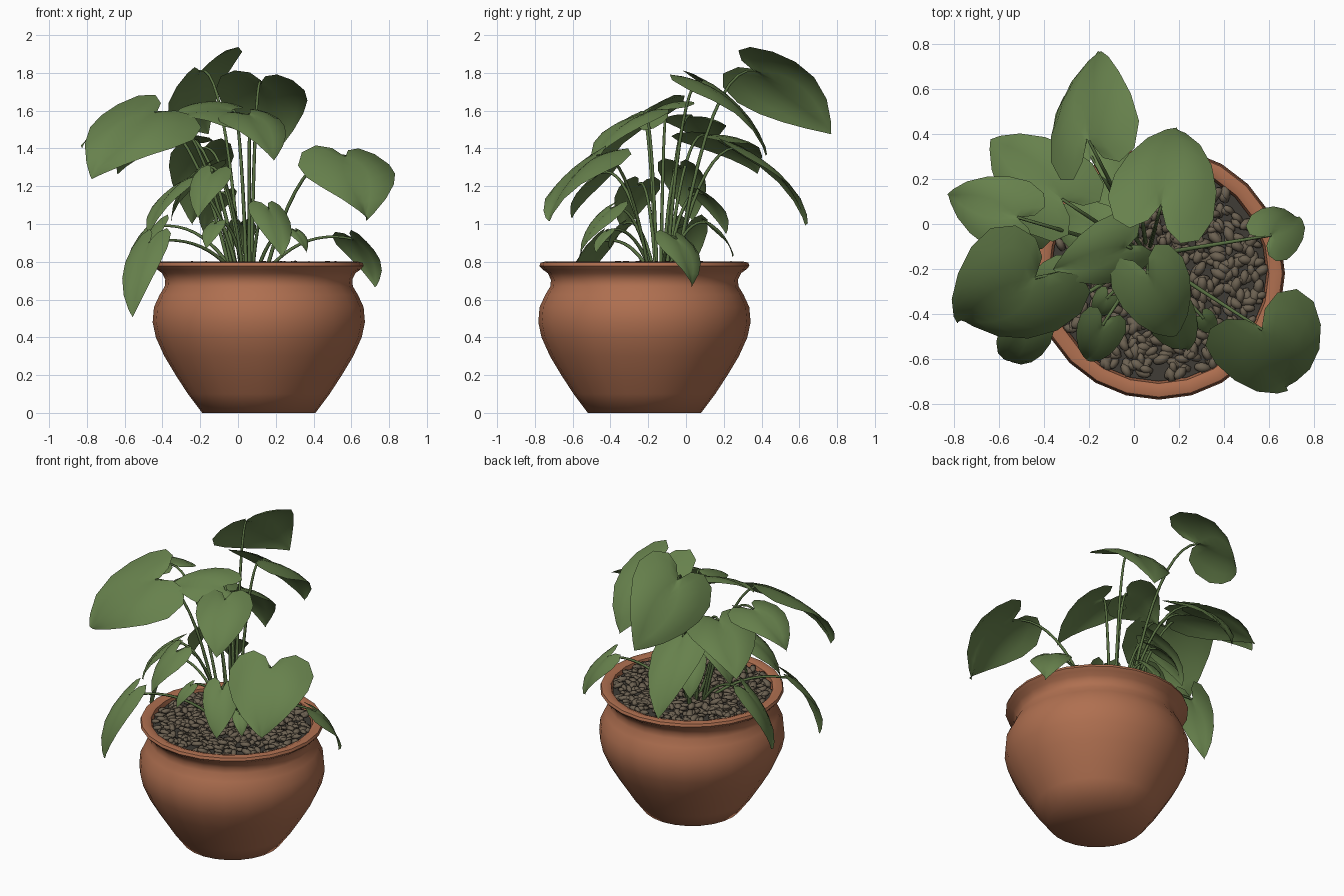
import bpy, bmesh, math, random
from mathutils import Vector, Matrix

if "Cube" in bpy.data.objects:
    bpy.data.objects.remove(bpy.data.objects["Cube"])

random.seed(4)
CX, CY = 0.11, -0.22          # pot axis


def material(name, rgb):
    m = bpy.data.materials.new(name)
    m.diffuse_color = (*rgb, 1)
    m.use_nodes = True
    m.node_tree.nodes["Principled BSDF"].inputs["Base Color"].default_value = m.diffuse_color
    return m


TERRACOTTA = material("terracotta", (0.43, 0.16, 0.08))
LEAF = material("leaf green", (0.135, 0.22, 0.073))
STEM = material("stem green", (0.10, 0.165, 0.055))
PEBBLE = material("pebble brown", (0.15, 0.12, 0.083))
SOIL = material("dark soil", (0.05, 0.045, 0.037))


def make_object(name, bm, mat):
    me = bpy.data.meshes.new(name)
    bm.to_mesh(me)
    bm.free()
    me.materials.append(mat)
    for p in me.polygons:
        p.use_smooth = True
    ob = bpy.data.objects.new(name, me)
    bpy.context.collection.objects.link(ob)
    return ob


def lathe(name, profile, mat, sides=24):
    bm = bmesh.new()
    vs = [bm.verts.new((r, 0, z)) for r, z in profile]
    es = [bm.edges.new(p) for p in zip(vs, vs[1:])]
    bmesh.ops.spin(bm, geom=vs + es, cent=(0, 0, 0), axis=(0, 0, 1),
                   angle=2 * math.pi, steps=sides, use_duplicate=False)
    bmesh.ops.remove_doubles(bm, verts=bm.verts, dist=1e-4)
    bmesh.ops.recalc_face_normals(bm, faces=bm.faces)
    bmesh.ops.translate(bm, verts=bm.verts, vec=(CX, CY, 0))
    ob = make_object(name, bm, mat)
    bpy.context.view_layer.objects.active = ob
    ob.select_set(True)
    bpy.ops.object.shade_smooth_by_angle(angle=math.radians(55))
    ob.select_set(False)


# Pot: bulging bowl, pinched neck, flared rim, inner wall
lathe("pot", [(0, 0), (.30, 0), (.375, .1), (.44, .2), (.50, .3), (.545, .4), (.562, .48),
              (.555, .56), (.525, .625), (.498, .67), (.495, .705), (.512, .74), (.54, .76),
              (.556, .778), (.55, .795), (.52, .802), (.49, .79), (.47, .70)], TERRACOTTA)
lathe("soil", [(0, .765), (.48, .765)], SOIL)

# Pebbles: flattened stones spread in a sunflower layout
bm = bmesh.new()
COUNT = 480
for i in range(COUNT):
    r = 0.465 * math.sqrt((i + .5) / COUNT)
    a = i * 2.39996 + random.uniform(-.06, .06) / max(r, .1)
    s = random.uniform(.8, 1.25)
    spot = (CX + r * math.cos(a), CY + r * math.sin(a), random.uniform(.77, .787))
    m = (Matrix.Translation(spot)
         @ Matrix.Rotation(random.uniform(0, math.pi), 4, 'Z')
         @ Matrix.Rotation(random.uniform(-.4, .4), 4, 'Y')
         @ Matrix.Diagonal((.038 * s, .021 * s, .014 * s, 1)))
    bmesh.ops.create_icosphere(bm, subdivisions=1, radius=1, matrix=m)
make_object("pebbles", bm, PEBBLE)

# Half outline of a heart leaf: x across, y from stem joint (0) to tip (1)
OUTLINE = [(0, 0), (.09, -.17), (.24, -.25), (.40, -.17), (.49, .04), (.47, .28),
           (.38, .52), (.24, .75), (.09, .92), (0, 1)]
RINGS = 4


def leaf(name, joint, tip, ratio, roll=0, bulge=.1, fold=.12):
    chord = tip - joint
    length = chord.length
    width = ratio * length
    fwd = chord.normalized()
    side = fwd.cross(Vector((0, 0, 1))).normalized()
    side = Matrix.Rotation(math.radians(roll), 3, fwd) @ side
    up = side.cross(fwd)
    phase = random.uniform(0, 6)
    bm = bmesh.new()
    n = len(OUTLINE) - 1
    for sgn in (-1, 1):
        grid = []
        for i, (ox, oy) in enumerate(OUTLINE):
            row = []
            for k in range(RINGS + 1):
                f = k / RINGS
                x = sgn * ox * f
                y = (i / n) * (1 - f) + oy * f
                # arched midrib, shallow fold, drooping and wavy margin
                h = (bulge * 4 * y * (1 - y) * length
                     + width * (fold * abs(x) * 2 - .9 * x * x
                                + .035 * f * math.sin(4 * y + phase + 2 * sgn)))
                row.append(bm.verts.new(joint + side * x * width + fwd * y * length + up * h))
            grid.append(row)
        for a, b in zip(grid, grid[1:]):
            for k in range(RINGS):
                q = [a[k], a[k + 1], b[k + 1], b[k]]
                bm.faces.new(q if sgn > 0 else q[::-1])
    bmesh.ops.remove_doubles(bm, verts=bm.verts, dist=1e-4)
    bmesh.ops.dissolve_degenerate(bm, edges=bm.edges, dist=1e-5)
    bmesh.ops.recalc_face_normals(bm, faces=bm.faces)
    make_object(name + "_leaf", bm, LEAF)


def stem(name, end):
    out = Vector((end.x - .06, end.y + .14, 0))
    base = Vector((.06, -.14, .76)) + out * .18
    ctrl = base + out * .35
    ctrl.z = end.z + .06
    cu = bpy.data.curves.new(name, 'CURVE')
    cu.dimensions = '3D'
    cu.bevel_depth = .009
    cu.bevel_resolution = 1
    cu.use_fill_caps = True
    sp = cu.splines.new('POLY')
    sp.points.add(10)
    for i, p in enumerate(sp.points):
        t = i / 10
        v = base * (1 - t) ** 2 + ctrl * 2 * t * (1 - t) + end * t * t
        p.co = (*v, 1)
        p.radius = 1.15 - .4 * t
    cu.materials.append(STEM)
    bpy.context.collection.objects.link(bpy.data.objects.new(name + "_stem", cu))


def grow(name, joint, tip, ratio, roll=0):
    joint, tip = Vector(joint), Vector(tip)
    leaf(name, joint, tip, ratio, roll)
    stem(name, joint)


# Large leaves: joint, tip, width ratio, roll about the midrib
grow("top_back", (-.20, .37, 1.81), (-.16, .77, 1.48), 1.0, -46)
grow("back_right", (.12, .08, 1.75), (.19, .43, 1.37), .94)
grow("back_left", (-.32, .11, 1.47), (-.64, .38, 1.27), .92)
grow("back_low", (-.19, .30, 1.40), (-.24, .64, 1.0), .65)
grow("left", (-.52, .03, 1.57), (-.83, .13, 1.41), .95)
grow("front_left", (-.44, -.24, 1.59), (-.78, -.43, 1.25), 1.15, -28)
grow("front_right", (.57, -.47, 1.36), (.68, -.73, 1.02), 1.2)
grow("middle_left", (-.03, -.10, 1.60), (-.36, -.20, 1.55), .95, -25)
grow("middle_front", (.06, -.22, 1.58), (.19, -.50, 1.34), .9)

# Leaves hanging over the rim
grow("hanging_front", (-.47, -.47, .90), (-.56, -.61, .51), .56)
grow("hanging_left", (-.46, 0, .98), (-.60, -.05, .63), .65)
grow("hanging_right", (.61, -.05, .92), (.73, .03, .67), .9, -10)

# Small inner leaves: joint and drop; each leans outward from the plant's middle
for i, (x, y, z, drop) in enumerate([
        (.16, -.40, 1.08, .25), (-.14, -.45, 1.27, .24), (.31, -.42, .96, .11),
        (-.31, -.25, 1.21, .26), (-.10, .09, 1.16, .21), (.02, .13, 1.0, .17),
        (-.17, -.03, 1.30, .28), (-.12, -.33, 1.0, .13)]):
    lean = Vector((x - .02, y + .1, 0)).normalized() * drop * .7
    joint = Vector((x, y, z))
    grow(f"small_{i + 1}", joint, joint + lean - Vector((0, 0, drop)), .75)
